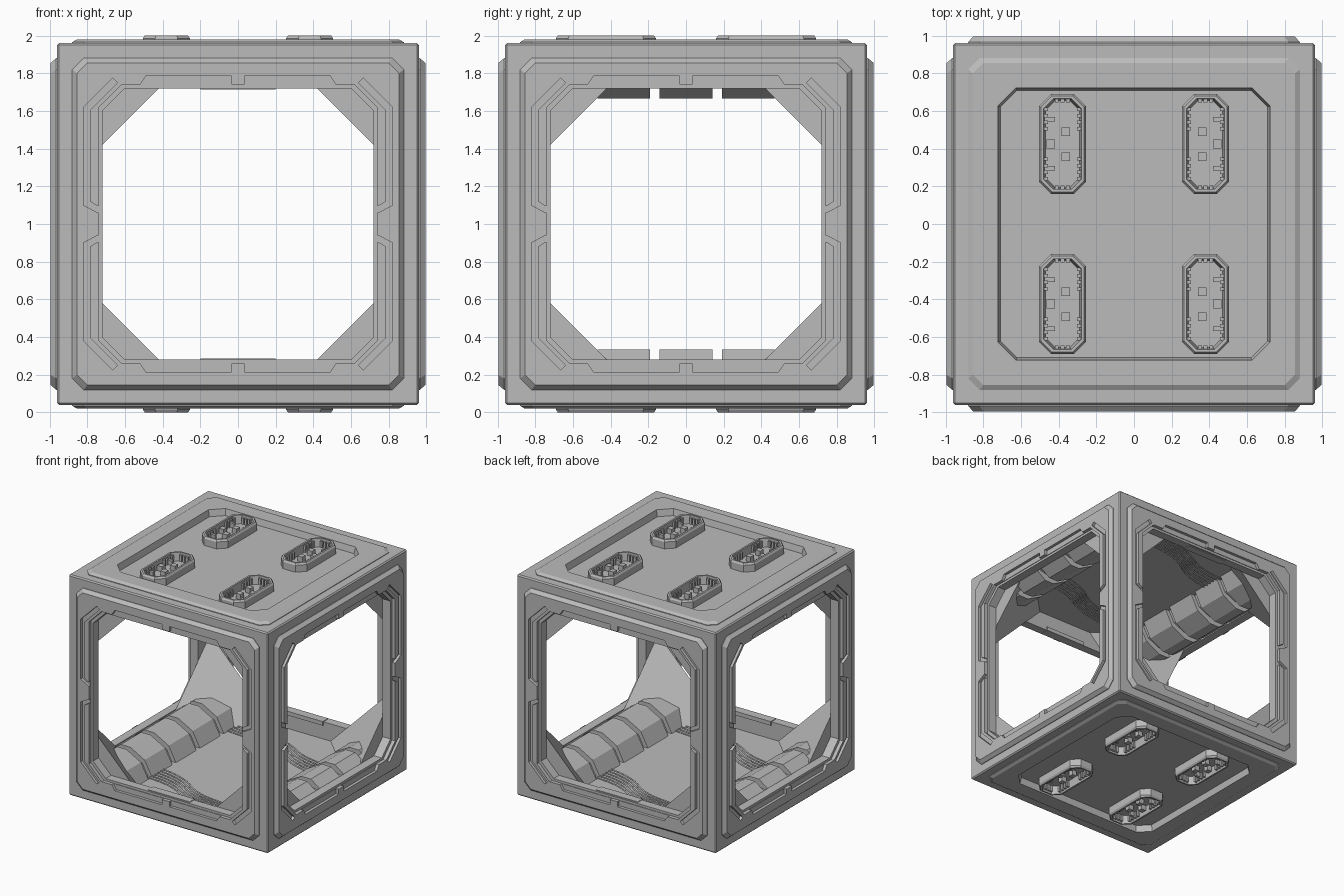
import bpy, bmesh
from mathutils import Matrix, Vector
from math import pi

old = bpy.data.objects.get("Cube")
if old:
    bpy.data.objects.remove(old, do_unlink=True)

grey = bpy.data.materials.new("plain grey")
grey.use_nodes = True
colour = (0.5, 0.5, 0.5, 1)
grey.diffuse_color = colour
grey.node_tree.nodes["Principled BSDF"].inputs["Base Color"].default_value = colour

# Placement of each face: local u, v and outward depth
CENTRE = Matrix.Translation((0, 0, 1))
SIDES = [CENTRE @ Matrix.Rotation(k * pi / 2, 4, 'Z') @ Matrix.Rotation(pi / 2, 4, 'X')
         for k in range(4)]
ENDS = [CENTRE, CENTRE @ Matrix.Rotation(pi, 4, 'X')]
WALL = 0.89   # inner face of the side walls
FLOOR = 0.87  # inner face of the floor and ceiling


def octagon(hx, hy, c):
    quarter = [(hx, hy - c), (hx - c, hy)]
    pts = list(quarter)
    pts += [(-x, y) for x, y in reversed(quarter)]
    pts += [(-x, -y) for x, y in quarter]
    pts += [(x, -y) for x, y in reversed(quarter)]
    return pts


def rect(x0, x1, y0, y1):
    return [(x0, y0), (x1, y0), (x1, y1), (x0, y1)]


def loft(bm, rings, mat=CENTRE):
    """Skin a list of (outline, depth) rings and cap both ends."""
    loops = [[bm.verts.new(mat @ Vector((x, y, d))) for x, y in pts] for pts, d in rings]
    faces = [bm.faces.new(loops[0][::-1]), bm.faces.new(loops[-1])]
    for a, b in zip(loops, loops[1:]):
        for i in range(len(a)):
            j = (i + 1) % len(a)
            faces.append(bm.faces.new((a[i], a[j], b[j], b[i])))
    bmesh.ops.recalc_face_normals(bm, faces=faces)


def prism(bm, pts, d0, d1, mat=CENTRE):
    loft(bm, [(pts, d0), (pts, d1)], mat)


def finish(name, bm):
    mesh = bpy.data.meshes.new(name)
    bm.to_mesh(mesh)
    bm.free()
    mesh.materials.append(grey)
    obj = bpy.data.objects.new(name, mesh)
    bpy.context.scene.collection.objects.link(obj)
    return obj


# Frame: block with a raised chamfered panel on each face
bm = bmesh.new()
prism(bm, rect(-0.96, 0.96, -0.96, 0.96), -0.96, 0.96)
bmesh.ops.bevel(bm, geom=bm.edges[:], offset=0.01, segments=1, affect='EDGES')
frame = finish("frame", bm)

helpers = []


def boolean(bm, operation):
    helper = finish("cutter", bm)
    helper.hide_render = True
    mod = frame.modifiers.new(operation, 'BOOLEAN')
    mod.operation = operation
    mod.solver = 'EXACT'
    mod.object = helper
    helpers.append(helper)


for mats, top in ((SIDES, 0.995), (ENDS, 0.98)):
    for mat in mats:
        bm = bmesh.new()
        loft(bm, [(octagon(0.88, 0.88, 0.06), 0.9),
                  (octagon(0.88, 0.88, 0.06), 0.965),
                  (octagon(0.855, 0.855, 0.055), top)], mat)
        boolean(bm, 'UNION')

# Hollow inside and the two openings that pass right through
bm = bmesh.new()
prism(bm, rect(-WALL, WALL, -WALL, WALL), -FLOOR, FLOOR)
boolean(bm, 'DIFFERENCE')
for mat in SIDES[:2]:
    bm = bmesh.new()
    prism(bm, octagon(0.72, 0.72, 0.12), -1.1, 1.1, mat)
    boolean(bm, 'DIFFERENCE')

# Recesses in the closed faces, and a shallow step round each opening
bm = bmesh.new()
for mat in ENDS:
    loft(bm, [(octagon(0.71, 0.71, 0.09), 0.925), (octagon(0.73, 0.73, 0.1), 1.01)], mat)
for mat in SIDES:
    prism(bm, octagon(0.74, 0.74, 0.122), 0.965, 1.05, mat)
boolean(bm, 'DIFFERENCE')

# Corner grooves and stepped ledges round the openings
GROOVE = [(0.82, 0.10), (0.82, 0.62), (0.665, 0.775), (0.64, 0.75), (0.785, 0.605),
          (0.785, 0.12), (0.745, 0.095), (0.73, 0.095), (0.73, 0.06), (0.745, 0.06)]
LEDGE = [(0.035, 0.73), (0.52, 0.73), (0.52, 0.74), (0.49, 0.785), (0.035, 0.785)]
bm = bmesh.new()
for mat in SIDES:
    for sx in (-1, 1):
        for sy in (-1, 1):
            for shape in (GROOVE, LEDGE):
                prism(bm, [(x * sx, y * sy) for x, y in shape], 0.97, 1.05, mat)
boolean(bm, 'DIFFERENCE')

# Bake the frame and drop the helpers
bpy.context.view_layer.update()
graph = bpy.context.evaluated_depsgraph_get()
baked = bpy.data.meshes.new_from_object(frame.evaluated_get(graph))
frame.modifiers.clear()
frame.data = baked
baked.materials.clear()
baked.materials.append(grey)
for helper in helpers:
    bpy.data.objects.remove(helper, do_unlink=True)

# Triangular gussets in the eight inner corners
REACH = 2.03  # the slanted face is |x| + |y| + |z| = REACH
bm = bmesh.new()
corner = Vector((WALL, WALL, FLOOR))
for sx in (-1, 1):
    for sy in (-1, 1):
        for sz in (-1, 1):
            pts = [corner]
            for axis in range(3):
                p = corner.copy()
                p[axis] -= sum(corner) - REACH
                pts.append(p)
            v = [bm.verts.new((p.x * sx, p.y * sy, 1 + p.z * sz)) for p in pts]
            for tri in ((0, 1, 2), (0, 1, 3), (1, 2, 3), (0, 2, 3)):
                bm.faces.new([v[i] for i in tri])
bmesh.ops.recalc_face_normals(bm, faces=bm.faces[:])
finish("corner_gussets", bm)

# Segmented housings along the left and right edges of floor and ceiling
HOUSING = [(0.89, -0.87), (0.89, -0.73), (0.80, -0.665), (0.71, -0.665), (0.57, -0.74), (0.50, -0.87)]
CORE = [(0.885, -0.87), (0.885, -0.75), (0.79, -0.725), (0.70, -0.725), (0.59, -0.775), (0.54, -0.87)]
segments, cores = bmesh.new(), bmesh.new()
for sx in (-1, 1):
    for sz in (-1, 1):
        housing, core = ([(x * sx, z * sz) for x, z in shape] for shape in (HOUSING, CORE))
        prism(cores, core, -0.8, 0.8, SIDES[0])
        for k in range(-2, 3):
            prism(segments, housing, k * 0.33 - 0.14, k * 0.33 + 0.14, SIDES[0])
finish("housing_cores", cores)
finish("housing_segments", segments)

# Low blocks on the front and back sills
bm = bmesh.new()
for mat in (SIDES[0], SIDES[2]):
    for y0, y1 in ((-0.75, -0.715), (0.715, 0.75)):
        prism(bm, rect(-0.2, 0.2, y0, y1), 0.88, 0.95, mat)
finish("sill_blocks", bm)

# Connector sockets with pins, clips and teeth on the top and bottom
sockets, pins = bmesh.new(), bmesh.new()
for end in ENDS:
    for sx in (-1, 1):
        for cy in (-0.425, 0.425):
            at = end @ Matrix.Translation((0.38 * sx, cy, 0))
            loft(sockets, [(octagon(0.125, 0.265, 0.065), 0.90),
                           (octagon(0.125, 0.265, 0.065), 0.985),
                           (octagon(0.115, 0.255, 0.06), 1.0),
                           (octagon(0.10, 0.24, 0.052), 1.0),
                           (octagon(0.09, 0.23, 0.05), 0.93)], at)
            for px, py in ((-0.017, 0.065), (0.062, 0), (-0.017, -0.068)):
                x, y = px * sx, py
                prism(pins, rect(x - 0.023, x + 0.023, y - 0.023, y + 0.023), 0.92, 0.975, at)
            for s in (-1, 1):
                a, b = sorted((0.04 * sx, 0.095 * sx))
                prism(pins, rect(a, b, s * 0.13 - 0.012, s * 0.13 + 0.012), 0.92, 0.97, at)
                for k in range(4):
                    y = s * (0.08 + 0.035 * k)
                    for w in (-0.09, 0.09):
                        prism(pins, rect(w - 0.013, w + 0.013, y - 0.009, y + 0.009), 0.92, 0.985, at)
                for k in range(-1, 2):
                    x, y = k * 0.03, s * 0.23
                    prism(pins, rect(x - 0.01, x + 0.01, y - 0.01, y + 0.01), 0.92, 0.985, at)
finish("connector_sockets", sockets)
finish("connector_pins", pins)

# Cable bundles lying on the floor and the ceiling
cables = bpy.data.curves.new("cables", 'CURVE')
cables.dimensions = '3D'
cables.bevel_depth = 0.007
cables.bevel_resolution = 0
cables.resolution_u = 5
for end in ENDS:
    for turn in (1, -1):
        for k in range(6):
            path = [(-0.54, 0.5 - 0.04 * k), (-0.3, 0.5 - 0.035 * k), (-0.05, 0.66 - 0.03 * k),
                    (0.2, 0.7 - 0.03 * k), (0.54, 0.78 - 0.04 * k)]
            spline = cables.splines.new('NURBS')
            spline.points.add(len(path) - 1)
            spline.use_endpoint_u = True
            spline.order_u = 3
            for point, (x, y) in zip(spline.points, path):
                point.co = (*(end @ Vector((x * turn, y * turn, FLOOR - 0.004))), 1)
cables.materials.append(grey)
bpy.context.scene.collection.objects.link(bpy.data.objects.new("cables", cables))
